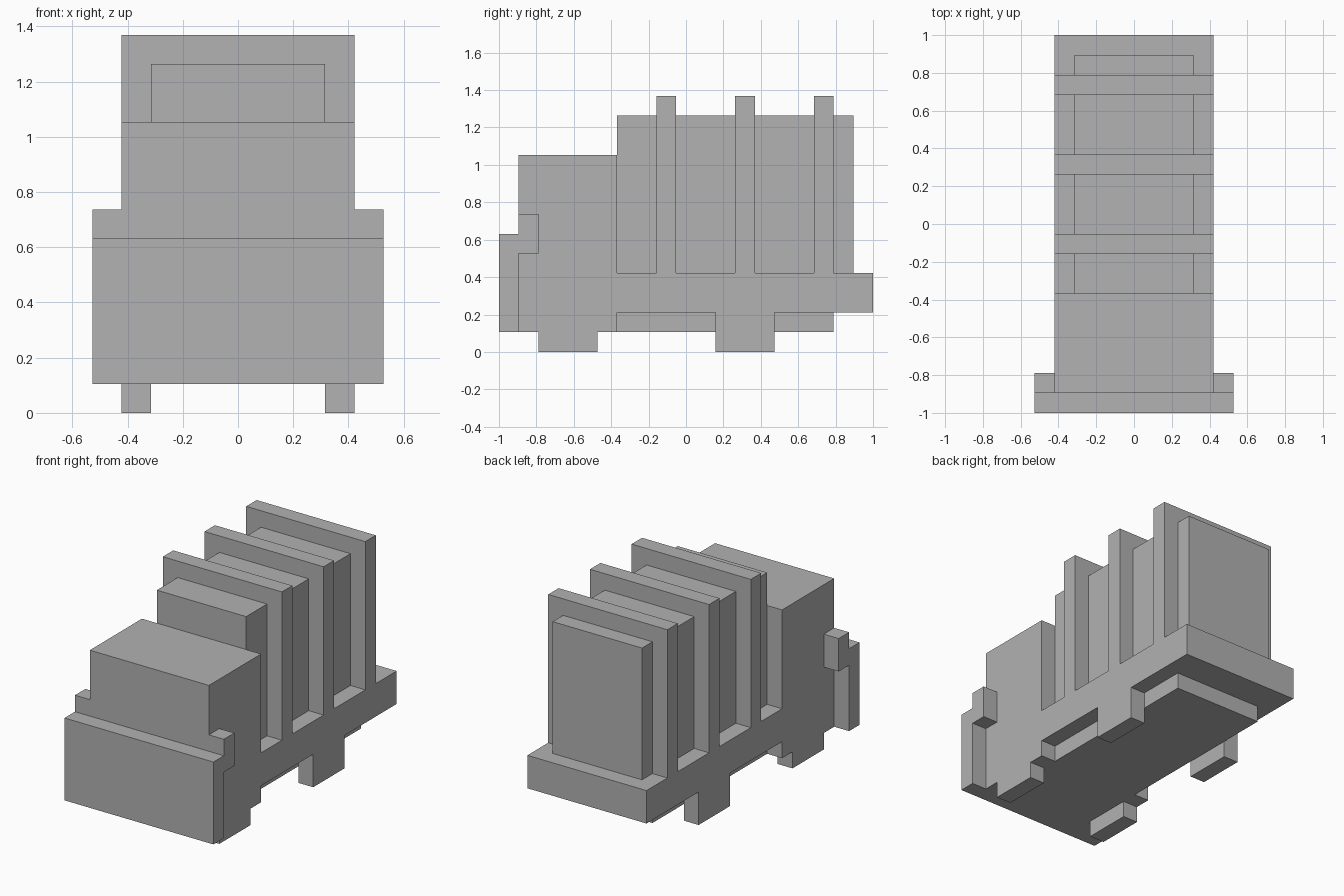
import bpy
import bmesh
from mathutils import Vector

cube = bpy.data.objects.get("Cube")
if cube:
    bpy.data.objects.remove(cube, do_unlink=True)

U = 2 / 19  # block unit: the model is 19 units long

grey = bpy.data.materials.new("plain_grey")
grey.use_nodes = True
COLOUR = (0.445, 0.445, 0.445, 1)
grey.diffuse_color = COLOUR
grey.node_tree.nodes["Principled BSDF"].inputs["Base Color"].default_value = COLOUR


def extrude_profile(name, profile, x0, x1):
    """Side profile of (y, z) unit points, y counted from the front, extruded along x."""
    bm = bmesh.new()
    verts = [bm.verts.new((x0 * U, y * U - 1, z * U)) for y, z in profile]
    face = bm.faces.new(verts)
    grown = bmesh.ops.extrude_face_region(bm, geom=[face])
    moved = [g for g in grown["geom"] if isinstance(g, bmesh.types.BMVert)]
    bmesh.ops.translate(bm, verts=moved, vec=Vector(((x1 - x0) * U, 0, 0)))
    bmesh.ops.recalc_face_normals(bm, faces=bm.faces)
    mesh = bpy.data.meshes.new(name)
    bm.to_mesh(mesh)
    bm.free()
    mesh.materials.append(grey)
    obj = bpy.data.objects.new(name, mesh)
    bpy.context.collection.objects.link(obj)
    return obj


def block(name, x, y, z):
    return extrude_profile(name, [(y[0], z[0]), (y[1], z[0]), (y[1], z[1]), (y[0], z[1])], *x)


def block_pair(name, x, y, z):
    block("left_" + name, x, y, z)
    block("right_" + name, (-x[1], -x[0]), y, z)


# Cab and flat deck
extrude_profile("cab_and_deck",
                [(1, 1), (6, 1), (6, 2), (19, 2), (19, 4), (6, 4), (6, 10), (1, 10)], -4, 4)
block("underframe", (-3, 3), (6, 17), (1, 2))

# Front plate with side lamps behind it
block("front_plate", (-5, 5), (0, 1), (1, 6))
block_pair("side_lamp", (4, 5), (1, 2), (5, 7))
block("front_plate_step", (-4, 4), (1, 1.02), (1, 7))

# Wheels
block_pair("front_wheel", (3, 4), (2, 5), (0, 1))
block_pair("rear_wheel", (3, 4), (11, 14), (0, 2))

# Cargo sections separated by taller frames
for i, span in enumerate([(6, 8), (9, 12), (13, 16), (17, 18)], 1):
    block(f"cargo_section_{i}", (-3, 3), span, (4, 12))
for i, start in enumerate([8, 12, 16], 1):
    block(f"cargo_frame_{i}", (-4, 4), (start, start + 1), (4, 13))
